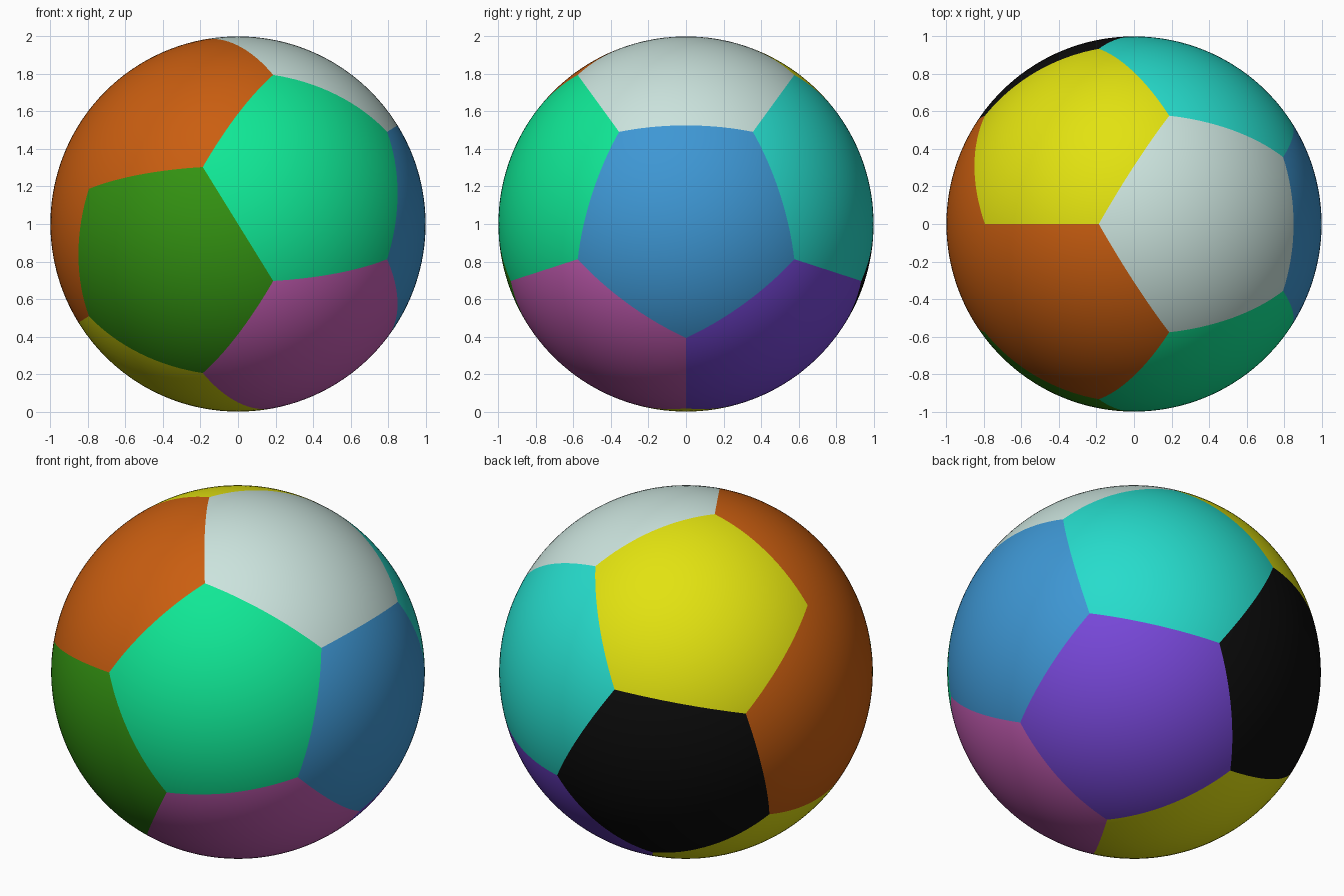
import bpy
import bmesh
from math import sin, cos, radians, sqrt
from itertools import combinations
from mathutils import Vector

RADIUS = 1.0
CUTS = 15

cube = bpy.data.objects.get("Cube")
if cube:
    bpy.data.objects.remove(cube, do_unlink=True)


def make_material(name, hex_code):
    def linear(i):
        c = int(hex_code[i:i + 2], 16) / 255
        return c / 12.92 if c < 0.04045 else ((c + 0.055) / 1.055) ** 2.4
    colour = (linear(0), linear(2), linear(4), 1)
    mat = bpy.data.materials.new(name)
    mat.use_nodes = True
    mat.diffuse_color = colour
    shader = next(n for n in mat.node_tree.nodes if n.type == "BSDF_PRINCIPLED")
    shader.inputs["Base Color"].default_value = colour
    return mat


COLOURS = {
    "pale_grey": "CBE3DD", "sky_blue": "3E97D4", "spring_green": "10E896",
    "turquoise": "26DCCC", "violet": "7848DA", "orchid": "C85EB6",
    "orange": "CA5E10", "yellow": "E2E210", "leaf_green": "349412",
    "black": "0C0C0C",
}
slots = list(COLOURS)

# Panel centres: one on the x axis, five around it, and their opposites
ring = ["pale_grey", "spring_green", "orchid", "violet", "turquoise"]
opposite_ring = ["yellow", "black", "yellow", "orange", "leaf_green"]
panels = [(Vector((1, 0, 0)), "sky_blue"), (Vector((-1, 0, 0)), "orange")]
for i, (near, far) in enumerate(zip(ring, opposite_ring)):
    a = radians(90 + 72 * i)
    centre = Vector((1, 2 * cos(a), 2 * sin(a))) / sqrt(5)
    panels += [(centre, near), (-centre, far)]

# Panel corners: where three neighbouring panels meet
corners = [sum(trio, Vector()).normalized()
           for trio in combinations([c for c, _ in panels], 3)
           if all(p.dot(q) > 0.4 for p, q in combinations(trio, 2))]

# Each panel is a fan of five triangles around its centre
bm = bmesh.new()
corner_verts = [bm.verts.new(c) for c in corners]
for centre, colour in panels:
    middle = bm.verts.new(centre)
    rim = [v for v in corner_verts if v.co.dot(centre) > 0.7]
    for v, w in combinations(rim, 2):
        if v.co.dot(w.co) > 0.7:
            if v.co.cross(w.co).dot(centre) < 0:
                v, w = w, v
            face = bm.faces.new((middle, v, w))
            face.material_index = slots.index(colour)

# Subdivide and round the panels onto the sphere
bmesh.ops.subdivide_edges(bm, edges=bm.edges[:], cuts=CUTS, use_grid_fill=True)
for v in bm.verts:
    v.co = v.co.normalized() * RADIUS
bm.normal_update()
for face in bm.faces:
    face.smooth = True

mesh = bpy.data.meshes.new("ball")
bm.to_mesh(mesh)
bm.free()
for name, hex_code in COLOURS.items():
    mesh.materials.append(make_material(name, hex_code))
ball = bpy.data.objects.new("ball", mesh)
ball.location.z = RADIUS
bpy.context.collection.objects.link(ball)
